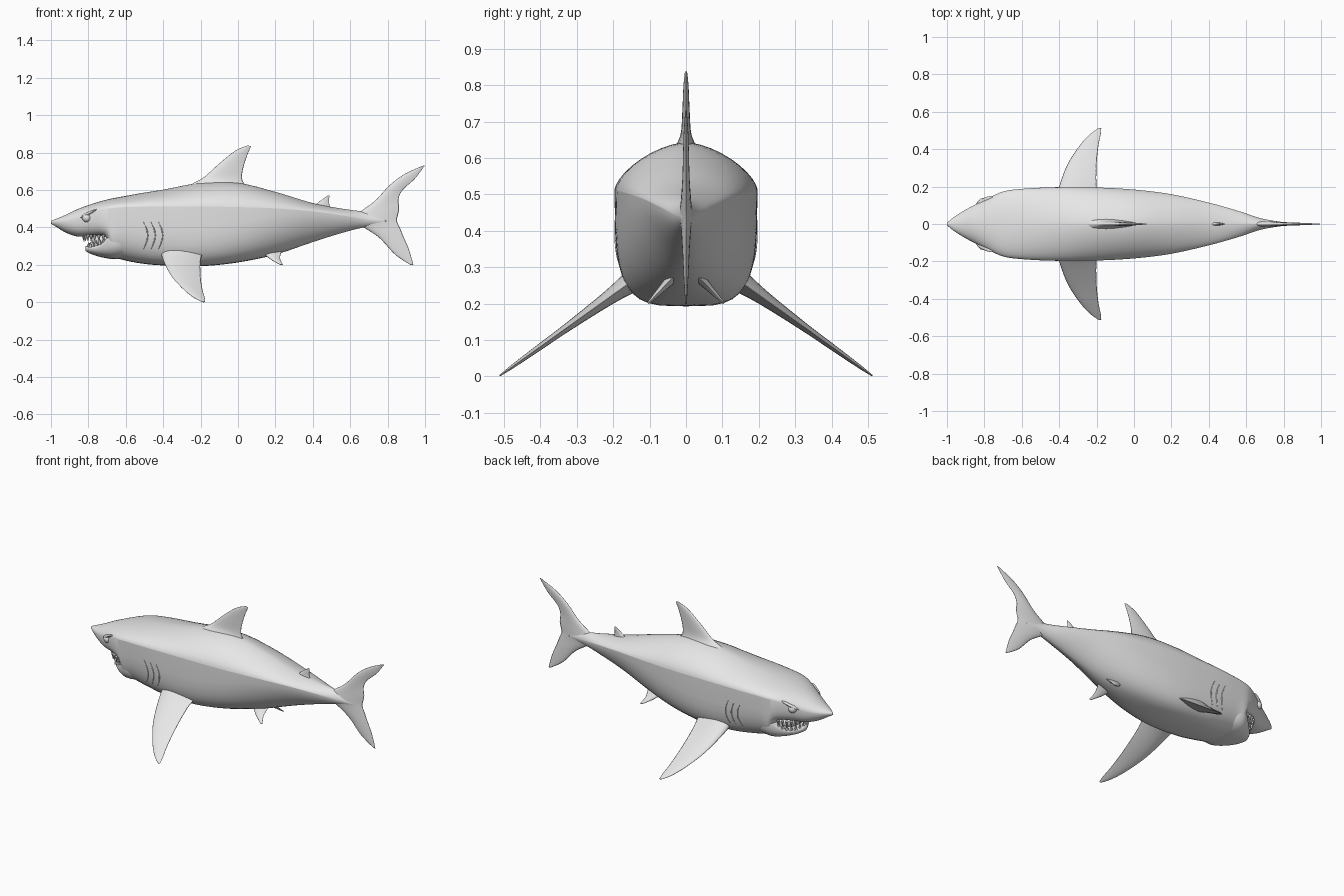
import bpy, bmesh, math
from mathutils import Vector

cube = bpy.data.objects.get("Cube")
if cube:
    bpy.data.objects.remove(cube, do_unlink=True)

skin = bpy.data.materials.new("plain grey")
skin.use_nodes = True
skin.diffuse_color = (0.8, 0.8, 0.8, 1)
skin.node_tree.nodes["Principled BSDF"].inputs["Base Color"].default_value = (0.8, 0.8, 0.8, 1)


def finish(name, bm):
    """Turn a bmesh into a smooth, coloured object."""
    bmesh.ops.recalc_face_normals(bm, faces=bm.faces[:])
    for face in bm.faces:
        face.smooth = True
    mesh = bpy.data.meshes.new(name)
    bm.to_mesh(mesh)
    bm.free()
    mesh.materials.append(skin)
    obj = bpy.data.objects.new(name, mesh)
    bpy.context.scene.collection.objects.link(obj)
    return obj


def spline(keys, steps):
    """Pass a smooth curve through rows of numbers."""
    rows = []
    last = len(keys) - 1
    for i in range(last):
        quad = [keys[max(i - 1, 0)], keys[i], keys[i + 1], keys[min(i + 2, last)]]
        for k in range(steps):
            t = k / steps
            rows.append([b + 0.5 * t * (c - a + t * (2 * a - 5 * b + 4 * c - d
                         + t * (3 * (b - c) + d - a))) for a, b, c, d in zip(*quad)])
    rows.append(list(keys[-1]))
    return rows


def loft(name, rings, is_sharp=None):
    """Skin closed rings of points; is_sharp picks lengthwise hard edges."""
    bm = bmesh.new()
    loops = [[bm.verts.new(p) for p in ring] for ring in rings]
    count = len(loops[0])
    for a, b in zip(loops, loops[1:]):
        for i in range(count):
            j = (i + 1) % count
            bm.faces.new((a[i], a[j], b[j], b[i]))
            if is_sharp and is_sharp(i, a[i].co.x):
                bm.edges.get((a[i], b[i])).smooth = False
    bm.faces.new(loops[0])
    bm.faces.new(loops[-1])
    return finish(name, bm)


HALF = 20


def body_ring(row):
    """Back above the ridge line gets more peaked aft; squarer belly below."""
    x, top, ridge, bottom, width, power = row
    peak = 1 + .25 * min(max((x + .8) / .5, 0), 1)
    ring = []
    for i in range(2 * HALF):
        angle = math.pi * i / HALF
        c, s = math.cos(angle), math.sin(angle)
        e = peak if i <= HALF else 2 / power
        y = width * math.copysign(abs(c) ** e, c)
        rise = (top - ridge) if s > 0 else (ridge - bottom)
        ring.append((x, y, ridge + rise * math.copysign(abs(s) ** e, s)))
    return ring


def side_y(x, z):
    """Half width of the body below the ridge."""
    row = min(body_rows, key=lambda r: abs(r[0] - x))
    drop = min(max((row[2] - z) / (row[2] - row[3]), 0), 1)
    return row[4] * (1 - drop ** row[5]) ** (1 / row[5])


def fin(name, keys, place, normal, steps=5, cuts=10):
    """Foil fin; keys hold lead x, lead span, trail x, trail span, half thickness."""
    rings = []
    normal = Vector(normal).normalized()
    for lx, ls, tx, ts, thick in spline(keys, steps):
        lead, trail = Vector(place(lx, ls)), Vector(place(tx, ts))
        ring = []
        for i in range(2 * cuts):
            u = (1 - math.cos(math.pi * i / cuts)) / 2
            bulge = 2.6 * math.sqrt(u) * (1 - u) * thick
            ring.append(lead.lerp(trail, u) + normal * (bulge if i < cuts else -bulge))
        rings.append(ring)
    return loft(name, rings)


def ball(name, centre, scale, turn=(0, 0, 0)):
    bm = bmesh.new()
    bmesh.ops.create_uvsphere(bm, u_segments=24, v_segments=14, radius=1)
    obj = finish(name, bm)
    obj.location, obj.scale, obj.rotation_euler = centre, scale, turn
    return obj


# Body: x, top, ridge, bottom, half width, belly squareness
body_rows = spline([
    (-1, .435, .428, .42, .006, 2), (-.97, .447, .43, .402, .032, 2),
    (-.92, .468, .433, .372, .065, 2.2), (-.86, .497, .445, .352, .098, 2.6),
    (-.79, .523, .475, .352, .132, 3.2), (-.735, .54, .492, .355, .16, 4.2),
    (-.7, .549, .5, .338, .173, 5), (-.67, .556, .504, .25, .18, 4),
    (-.62, .565, .508, .228, .186, 3.2), (-.52, .583, .511, .208, .193, 3.2),
    (-.4, .602, .513, .197, .196, 3.6), (-.2, .638, .513, .193, .195, 3.6),
    (0, .638, .509, .213, .184, 2.9), (.2, .59, .502, .255, .159, 2.1),
    (.4, .53, .486, .322, .114, 1.7), (.56, .5, .464, .372, .069, 1.7),
    (.68, .483, .443, .402, .03, 1.8), (.79, .46, .435, .418, .011, 2)], 6)
loft("body", [body_ring(r) for r in body_rows],
     lambda i, x: i % HALF == 0 and x > -.7)

# Lower jaw and mouth
jaw = [(-.815, .3, .288, .275, .02, 2), (-.79, .303, .287, .26, .065, 2.2),
       (-.75, .308, .295, .246, .106, 2.5), (-.71, .342, .322, .237, .143, 2.8),
       (-.67, .38, .36, .231, .168, 3), (-.62, .385, .36, .234, .165, 3),
       (-.56, .37, .35, .245, .14, 3)]
loft("lower_jaw", [body_ring(r) for r in spline(jaw, 5)])
ball("mouth_inside", (-.7, 0, .33), (.085, .1, .05))


# Teeth
def teeth(name, count, reach, spread, base, lift, length):
    bm = bmesh.new()
    for i in range(count):
        a = math.radians(-85 + 170 * i / (count - 1))
        x, y = -.71 - reach * math.cos(a), spread * math.sin(a)
        z = base + lift * (1 - math.cos(a))
        tip = bm.verts.new((x, y, z + length))
        foot = [bm.verts.new((x + .011 * math.cos(k * math.pi / 3),
                              y + .011 * math.sin(k * math.pi / 3), z)) for k in range(6)]
        bm.faces.new(foot)
        for k in range(6):
            bm.faces.new((foot[k], foot[(k + 1) % 6], tip))
    obj = finish(name, bm)
    obj.data.set_sharp_from_angle(angle=math.radians(40))


teeth("upper_teeth", 15, .115, .128, .362, 0, -.038)
teeth("lower_teeth", 13, .09, .12, .29, .03, .032)

# Fins on the middle line
upright, across = (lambda x, s: (x, 0, s)), (0, 1, 0)
fin("dorsal_fin", [(-.32, .59, .08, .59, .05), (-.24, .636, .03, .64, .026),
                   (-.18, .67, .022, .67, .014),
                   (-.1, .742, .026, .71, .01), (-.015, .81, .045, .775, .007),
                   (.05, .838, .07, .835, .003)], upright, across)
fin("rear_dorsal_fin", [(.38, .49, .5, .49, .013), (.43, .535, .487, .53, .007),
                        (.48, .57, .489, .57, .002)], upright, across)
fin("tail_fin", [(.985, .729, 1, .733, .002), (.89, .685, .945, .66, .006),
                 (.81, .625, .88, .6, .008), (.73, .54, .858, .55, .01),
                 (.645, .478, .862, .5, .014), (.62, .44, .85, .44, .018),
                 (.66, .408, .865, .4, .014), (.755, .345, .885, .35, .01),
                 (.84, .255, .915, .28, .006), (.925, .198, .938, .198, .002)],
    upright, across)

# Paired parts
for side, sign in (("left", 1), ("right", -1)):
    fin(side + "_pectoral_fin",
        [(-.415, .12, -.18, .12, .038), (-.4, .2, -.2, .2, .022),
         (-.355, .32, -.2, .32, .012), (-.29, .42, -.19, .42, .008),
         (-.235, .48, -.178, .48, .005), (-.19, .512, -.175, .512, .002)],
        lambda x, s: (x, sign * s, .239 - .715 * (s - .18)), (0, .57 * sign, .82))
    fin(side + "_pelvic_fin",
        [(.12, .03, .235, .03, .016), (.165, .07, .225, .07, .009),
         (.225, .104, .24, .104, .003)],
        lambda x, s: (x, sign * s, .31 - 1.05 * s), (0, sign, 1))
    ball(side + "_eye", (-.808, sign * .113, .452), (.025, .025, .025))
    ball(side + "_brow", (-.8, sign * .125, .474), (.055, .014, .008),
         (0, -.45, sign * .45))
    # Gill slits
    for g in range(3):
        rings = []
        for k in range(13):
            t = k / 12
            z = .285 + .145 * t
            x = -.505 + .04 * g + .022 * math.sin(math.pi * t)
            r = .001 + .0025 * math.sin(math.pi * t)
            y = sign * side_y(x, z)
            rings.append([(x + r * math.cos(a * math.pi / 4),
                           y + r * math.sin(a * math.pi / 4), z) for a in range(8)])
        loft(side + "_gill_" + str(g + 1), rings)
